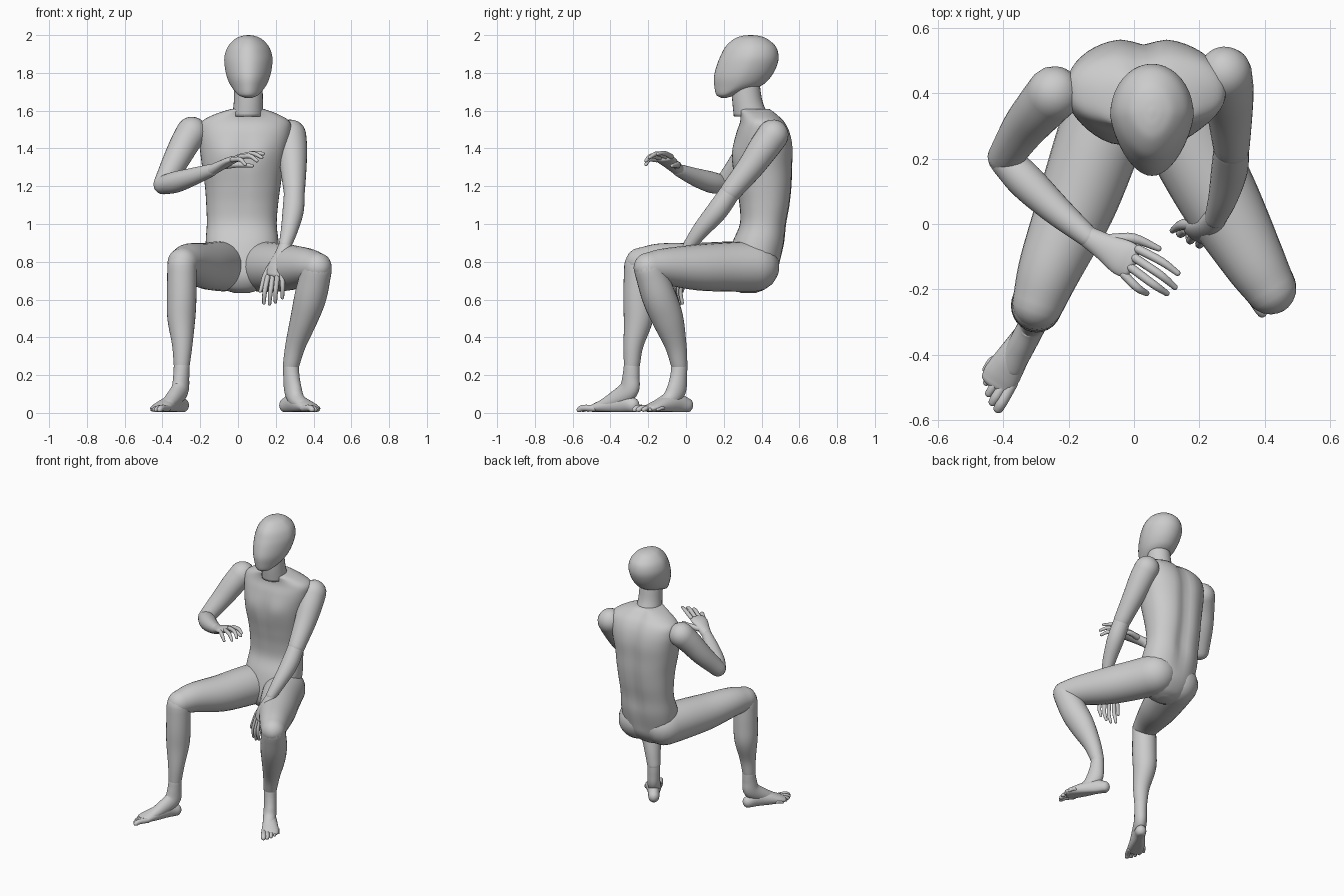
import bpy, bmesh, math
from mathutils import Vector

SEG = 28


def spline(rows, steps):
    """Catmull-Rom resampling of rows of numbers."""
    rows = [list(r) for r in rows]
    ext = ([[2 * a - b for a, b in zip(rows[0], rows[1])]] + rows
           + [[2 * a - b for a, b in zip(rows[-1], rows[-2])]])
    out = []
    for i in range(1, len(ext) - 2):
        for k in range(steps):
            t = k / steps
            out.append([0.5 * (2 * b + (c - a) * t + (2 * a - 5 * b + 4 * c - d) * t * t
                               + (3 * b - a - 3 * c + d) * t ** 3)
                        for a, b, c, d in zip(*ext[i - 1:i + 3])])
    return out + [rows[-1]]


def loft(name, rows, side=(1, 0, 0), level=False, power=2.0, steps=5, seg=SEG, shape=None):
    """Skin elliptical sections (x, y, z, half width, half depth); level keeps them horizontal."""
    path = spline([r if len(r) == 5 else (*r, r[-1]) for r in rows], steps)
    pts = [Vector(p[:3]) for p in path]
    rings = []
    for i, p in enumerate(path):
        t = Vector((0, 0, 1)) if level else (
            pts[min(i + 1, len(pts) - 1)] - pts[max(i - 1, 0)]).normalized()
        rings.append((pts[i], t, max(p[3], 0.002), max(p[4], 0.002)))
    if not level:  # rounded ends
        def cap(ring, sign):
            c, t, a, b = ring
            h = min(a, b)
            return [(c + t * sign * h * math.sin(q), t, a * math.cos(q), b * math.cos(q))
                    for q in (0.35, 0.7, 1.05, 1.35, 1.52)]
        rings = cap(rings[0], -1)[::-1] + rings + cap(rings[-1], 1)
    bm = bmesh.new()
    loops = []
    for c, t, a, b in rings:
        s = Vector(side)
        s = (s - t * s.dot(t)).normalized()
        n = t.cross(s)
        loop = []
        for k in range(seg):
            q = 2 * math.pi * k / seg
            u, v = math.cos(q), math.sin(q)
            u = math.copysign(abs(u) ** (2 / power), u)
            v = math.copysign(abs(v) ** (2 / power), v)
            co = c + s * (a * u) + n * (b * v)
            loop.append(bm.verts.new(shape(co, u, v) if shape else co))
        loops.append(loop)
    for la, lb in zip(loops, loops[1:]):
        for k in range(seg):
            j = (k + 1) % seg
            bm.faces.new((la[k], la[j], lb[j], lb[k]))
    bm.faces.new(loops[0][::-1])
    bm.faces.new(loops[-1])
    bmesh.ops.recalc_face_normals(bm, faces=bm.faces)
    for f in bm.faces:
        f.smooth = True
    me = bpy.data.meshes.new(name)
    bm.to_mesh(me)
    bm.free()
    ob = bpy.data.objects.new(name, me)
    bpy.context.collection.objects.link(ob)
    return ob


def bump(x, c, w):
    return math.exp(-((x - c) / w) ** 2)


# torso: spine groove, chest plane and abdominal line
def torso_shape(co, u, v):
    x = co.x - 0.03
    if v > 0:
        co.y -= 0.022 * v * bump(x, 0, 0.045) * min(1, max(0, (co.z - 0.75) / 0.2))
    else:
        co.y += 0.010 * -v * bump(x, 0, 0.025) * bump(co.z, 1.3, 0.2)
        co.y -= 0.012 * -v * bump(abs(x), 0.1, 0.07) * bump(co.z, 1.37, 0.07)
    return co


loft("torso", [
    (.02, .33, .635, .04, .04), (.02, .335, .66, .11, .09), (.025, .345, .72, .17, .13),
    (.025, .36, .80, .19, .14), (.022, .385, .90, .193, .14), (.02, .41, 1.0, .185, .126),
    (.022, .418, 1.1, .19, .136), (.025, .415, 1.2, .2, .15), (.025, .408, 1.3, .215, .16),
    (.03, .41, 1.4, .232, .16), (.035, .41, 1.48, .243, .145), (.04, .405, 1.54, .235, .12),
    (.045, .385, 1.58, .17, .10), (.05, .36, 1.61, .085, .09)],
    level=True, power=2.3, seg=48, shape=torso_shape)

# neck and egg-shaped head narrowing towards the face
loft("neck", [(.052, .345, 1.57, .083, .092), (.055, .325, 1.65, .077, .08),
              (.055, .315, 1.74, .075, .075)], level=True)


def head_shape(co, u, v):
    co.x = 0.055 + (co.x - 0.055) * (1 + 0.18 * min(v, 0))
    return co


profile = [(1.668, .185, .215, .02), (1.685, .16, .27, .055), (1.73, .15, .395, .092),
           (1.78, .148, .45, .114), (1.84, .163, .482, .126), (1.89, .183, .49, .126),
           (1.94, .21, .475, .108), (1.98, .255, .43, .07), (1.995, .295, .39, .035),
           (2.0, .335, .35, .005)]
loft("head", [(.055, (a + b) / 2, z, w, (b - a) / 2) for z, a, b, w in profile],
     level=True, seg=40, shape=head_shape)

# arms
loft("right_upper_arm", [(-.245, .40, 1.485, .083), (-.285, .355, 1.42, .077),
                         (-.335, .295, 1.325, .068), (-.395, .205, 1.21, .053)])
loft("right_forearm", [(-.393, .195, 1.207, .05), (-.33, .13, 1.222, .056),
                       (-.24, .045, 1.25, .047), (-.14, -.04, 1.285, .033)])
loft("left_upper_arm", [(.278, .46, 1.47, .083), (.286, .41, 1.40, .08),
                        (.293, .34, 1.30, .07), (.298, .235, 1.17, .056)])
loft("left_forearm", [(.298, .235, 1.17, .054), (.292, .165, 1.07, .056),
                      (.272, .08, .97, .045), (.25, .02, .89, .034)])

# thighs and shins
loft("right_thigh", [(-.075, .355, .775, .132), (-.12, .22, .777, .13),
                     (-.18, .05, .78, .12), (-.255, -.13, .80, .098),
                     (-.293, -.24, .795, .08)])
loft("left_thigh", [(.12, .36, .775, .134), (.185, .22, .772, .13),
                    (.27, .06, .77, .121), (.365, -.11, .775, .097),
                    (.417, -.197, .77, .08)])
loft("right_shin", [(-.297, -.25, .78, .077), (-.298, -.25, .62, .078, .082),
                    (-.30, -.252, .5, .074, .078), (-.295, -.278, .36, .054, .053),
                    (-.298, -.287, .25, .042, .042)])
loft("left_shin", [(.417, -.195, .76, .08), (.385, -.145, .62, .085, .09),
                   (.35, -.098, .5, .073, .084), (.305, -.055, .36, .054, .058),
                   (.28, -.035, .25, .043, .043)])


# feet: sole, instep and five toes, laid out along the walking direction
def ground(co, u, v):
    co.z = max(co.z, 0.006)
    return co


def foot(tag, ankle, back, d, inner):
    a, d, m = Vector((*ankle, 0)), Vector((*d, 0)), Vector((*inner, 0))
    o = a - d * back

    def at(t, z, w=0):
        return tuple(o + d * t + m * w + Vector((0, 0, z)))
    loft(tag + "_foot_sole", [(*at(.045, .04), .036, .04), (*at(.1, .05), .038, .05),
                              (*at(.18, .042), .048, .045), (*at(.25, .03), .056, .03),
                              (*at(.285, .024), .052, .02)], side=m, shape=ground)
    loft(tag + "_foot_instep", [(*ankle, .25, .042, .042), (*at(back + .005, .19), .041, .047),
                                (*at(back + .02, .12), .042, .055),
                                (*at(.15, .07, .005), .042, .045),
                                (*at(.22, .042, .01), .04, .03)], side=m, shape=ground)
    for i in range(5):
        w, r = .04 - .022 * i, .018 - .002 * i
        end = .365 - .006 * i - .004 * i * i
        loft(f"{tag}_toe_{i + 1}", [(*at(.26 - .008 * i, .024, w), r),
                                    (*at(end - .04, .026, w * 1.08), r * .95),
                                    (*at(end - r, .017, w * 1.1), r * .85)],
             side=m, steps=3, seg=14, shape=ground)


foot("right", (-.298, -.287), .05, (-.52, -.855), (.855, -.52))
foot("left", (.28, -.035), .09, (.575, -.82), (-.82, -.575))


# hands: flattened palm, four fingers and a thumb
def hand(tag, palm, side, fingers, thumb):
    loft(tag + "_palm", palm, side=side)
    for i, (base, joint, tip) in enumerate(fingers):
        loft(f"{tag}_finger_{i + 1}", [(*base, .0135), (*joint, .0125), (*tip, .009)],
             steps=4, seg=14, side=side)
    loft(tag + "_thumb", [(*thumb[0], .02), (*thumb[1], .016), (*thumb[2], .009)],
         steps=4, seg=14, side=side)


hand("right_hand",
     [(-.14, -.04, 1.285, .033, .03), (-.09, -.07, 1.31, .042, .026),
      (-.04, -.10, 1.335, .055, .022), (-.01, -.115, 1.345, .054, .017)],
     (.5, .85, .1),
     [((.015, -.078, 1.357), (.085, -.115, 1.375), (.133, -.15, 1.372)),
      ((.005, -.105, 1.357), (.08, -.155, 1.372), (.125, -.193, 1.352)),
      ((-.01, -.133, 1.35), (.06, -.185, 1.36), (.10, -.212, 1.335)),
      ((-.03, -.155, 1.34), (.01, -.195, 1.342), (.038, -.212, 1.315))],
     [(-.07, -.05, 1.31), (.0, -.045, 1.315), (.075, -.075, 1.308)])
hand("left_hand",
     [(.25, .02, .89, .034, .03), (.232, -.005, .84, .04, .03),
      (.208, -.025, .78, .052, .026), (.195, -.035, .735, .05, .019)],
     (.85, -.45, 0),
     [((.157, -.018, .72), (.142, -.03, .645), (.137, -.02, .582)),
      ((.183, -.033, .72), (.172, -.05, .64), (.167, -.035, .577)),
      ((.208, -.047, .725), (.2, -.063, .65), (.198, -.045, .588)),
      ((.232, -.058, .735), (.236, -.07, .67), (.235, -.055, .61))],
     [(.195, .0, .80), (.148, -.002, .735), (.118, -.02, .645)])
